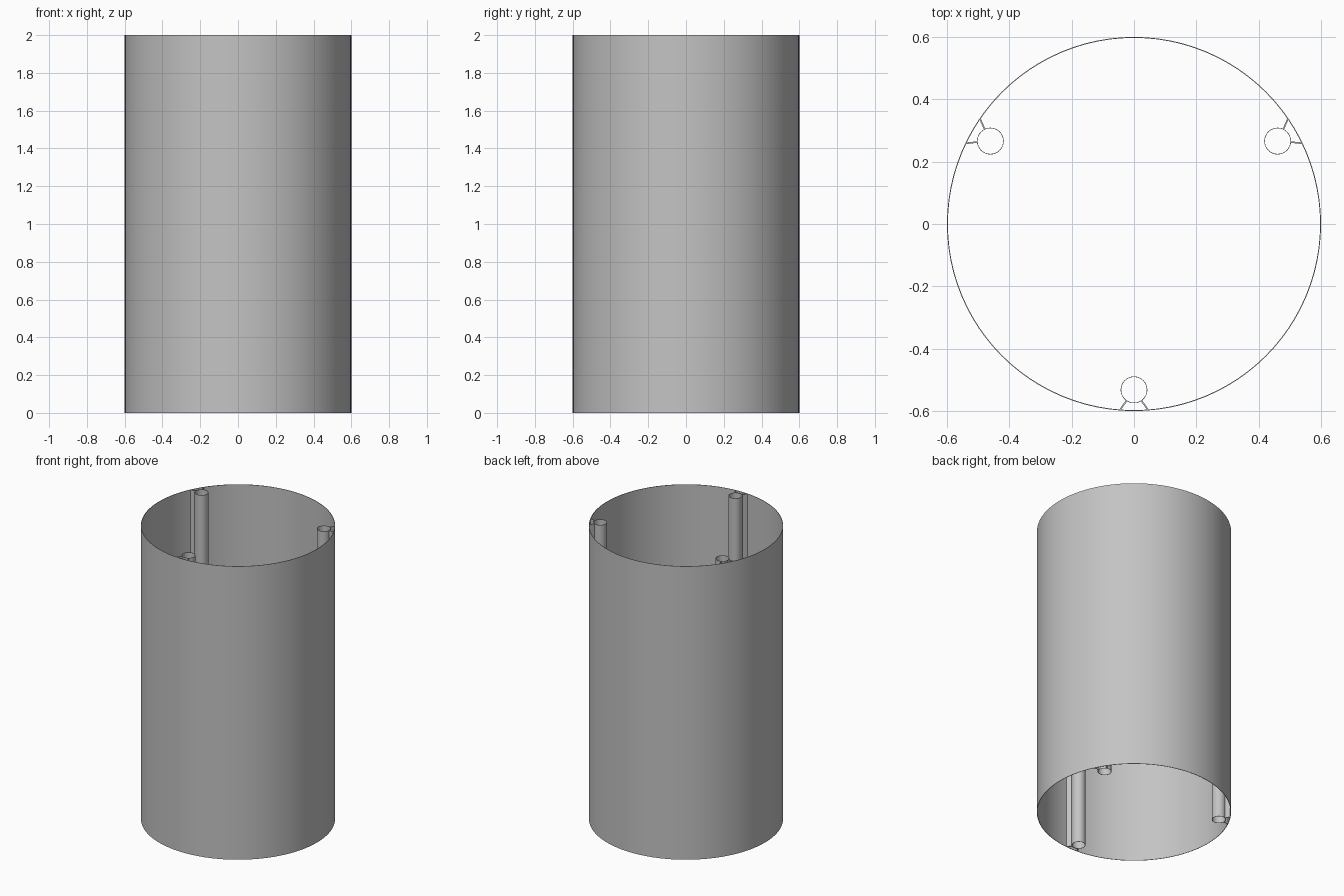
import bpy, bmesh
from math import radians, sin, cos, pi
from mathutils import Matrix, Vector

if "Cube" in bpy.data.objects:
    bpy.data.objects.remove(bpy.data.objects["Cube"])

HEIGHT = 2.0
SHELL_R = 0.6
TUBE_R = 0.043
TUBE_OFFSET = 0.532

grey = bpy.data.materials.new("plain grey")
grey.use_nodes = True
colour = (0.55, 0.55, 0.55, 1)
grey.diffuse_color = colour
grey.node_tree.nodes["Principled BSDF"].inputs["Base Color"].default_value = colour


def finish(name, bm):
    """Turn a bmesh into a smooth-shaded grey object."""
    bmesh.ops.recalc_face_normals(bm, faces=bm.faces)
    mesh = bpy.data.meshes.new(name)
    bm.to_mesh(mesh)
    bm.free()
    mesh.materials.append(grey)
    obj = bpy.data.objects.new(name, mesh)
    bpy.context.collection.objects.link(obj)
    bpy.ops.object.select_all(action='DESELECT')
    obj.select_set(True)
    bpy.context.view_layer.objects.active = obj
    bpy.ops.object.shade_smooth_by_angle(angle=radians(30))
    return obj


def pipe(name, radius, wall, sides, centre=(0, 0)):
    """Open pipe: a ring-shaped section extruded to full height."""
    bm = bmesh.new()
    loops = []
    for r, z in ((radius, 0), (radius, HEIGHT), (radius - wall, HEIGHT), (radius - wall, 0)):
        loops.append([bm.verts.new((centre[0] + r * cos(2 * pi * i / sides),
                                    centre[1] + r * sin(2 * pi * i / sides), z))
                      for i in range(sides)])
    for a, b in zip(loops, loops[1:] + loops[:1]):
        for i in range(sides):
            j = (i + 1) % sides
            bm.faces.new((a[i], a[j], b[j], b[i]))
    return finish(name, bm)


def web(name, start, end, thickness):
    """Thin upright plate between two plan points."""
    a, b = Vector((*start, 0)), Vector((*end, 0))
    run = b - a
    side = Vector((-run.y, run.x, 0)).normalized() * thickness / 2
    bm = bmesh.new()
    base = bm.faces.new([bm.verts.new(p) for p in (a - side, b - side, b + side, a + side)])
    top = bmesh.ops.extrude_face_region(bm, geom=[base])["geom"]
    bmesh.ops.translate(bm, vec=(0, 0, HEIGHT),
                        verts=[v for v in top if isinstance(v, bmesh.types.BMVert)])
    return finish(name, bm)


# Outer shell
pipe("outer_shell", SHELL_R, 0.003, 96)

# Three inner tubes, each held to the shell by two splayed webs
for place, turn in (("front", 0), ("back_left", 120), ("back_right", 240)):
    spin = Matrix.Rotation(radians(turn), 2)
    pipe(place + "_tube", TUBE_R, 0.002, 32, spin @ Vector((0, -TUBE_OFFSET)))
    for hand, s in (("left", 1), ("right", -1)):
        web(f"{place}_{hand}_web", spin @ Vector((s * 0.024, -0.567)),
            spin @ Vector((s * 0.045, -0.596)), 0.005)
